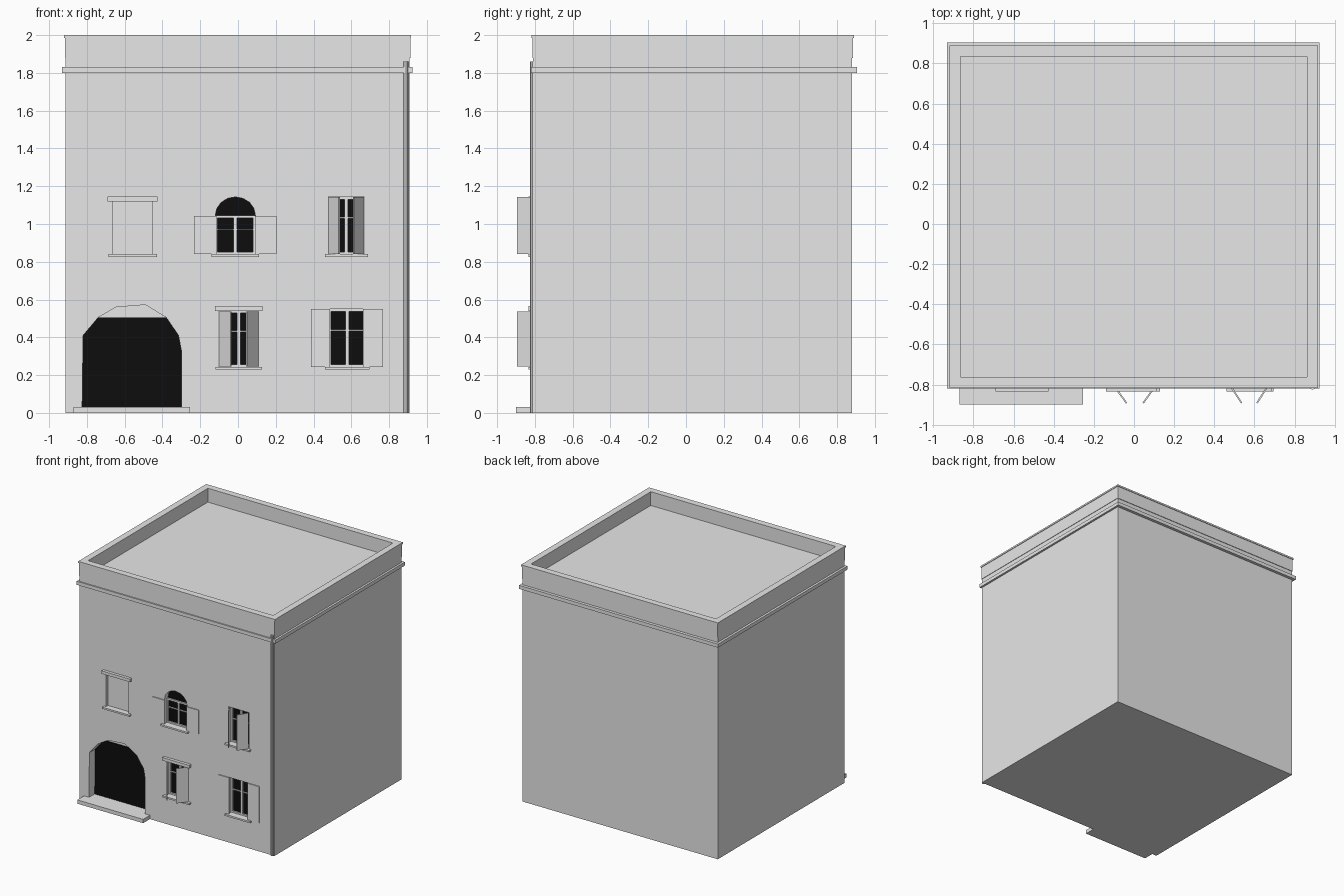
import bpy, bmesh, math
from mathutils import Vector

if "Cube" in bpy.data.objects:
    bpy.data.objects.remove(bpy.data.objects["Cube"])


def material(name, r, g, b):
    m = bpy.data.materials.new(name)
    m.diffuse_color = (r, g, b, 1)
    m.use_nodes = True
    m.node_tree.nodes["Principled BSDF"].inputs["Base Color"].default_value = m.diffuse_color
    return m


STONE = material("light grey plaster", 0.8, 0.8, 0.8)
DARK = material("dark opening", 0.004, 0.004, 0.004)
FRONT = -0.81          # y of the facade
RECESS = 0.055         # depth of the window reveals


def finish(bm, name, mat):
    bmesh.ops.recalc_face_normals(bm, faces=bm.faces)
    me = bpy.data.meshes.new(name)
    bm.to_mesh(me)
    bm.free()
    me.materials.append(mat)
    ob = bpy.data.objects.new(name, me)
    bpy.context.collection.objects.link(ob)
    return ob


def box(name, x0, x1, y0, y1, z0, z1, mat=STONE):
    return prism(name, [(x0, z0), (x1, z0), (x1, z1), (x0, z1)], y0, y1, mat)


def prism(name, outline, y0, y1, mat=STONE):
    """Extrude an (x, z) outline from y0 to y1."""
    bm = bmesh.new()
    face = bm.faces.new([bm.verts.new((x, y0, z)) for x, z in outline])
    ext = bmesh.ops.extrude_face_region(bm, geom=[face])
    verts = [v for v in ext["geom"] if isinstance(v, bmesh.types.BMVert)]
    bmesh.ops.translate(bm, verts=verts, vec=(0, y1 - y0, 0))
    return finish(bm, name, mat)


def ring(name, x0, x1, y0, y1, z0, z1, t):
    """Rectangular band of thickness t, hollow in the middle."""
    bm = bmesh.new()
    loops = []
    for inset, z in ((0, z0), (0, z1), (t, z1), (t, z0)):
        a, b, c, d = x0 + inset, x1 - inset, y0 + inset, y1 - inset
        loops.append([bm.verts.new((x, y, z)) for x, y in ((a, c), (b, c), (b, d), (a, d))])
    for i in range(4):
        for j in range(4):
            k, m = (i + 1) % 4, (j + 1) % 4
            bm.faces.new((loops[i][j], loops[i][m], loops[k][m], loops[k][j]))
    return finish(bm, name, STONE)


def cut(target, outline, depth):
    cutter = prism("cutter", outline, FRONT - 0.1, FRONT + depth)
    cutter.hide_render = True
    mod = target.modifiers.new("opening", 'BOOLEAN')
    mod.operation, mod.solver, mod.object = 'DIFFERENCE', 'EXACT', cutter
    bpy.context.view_layer.objects.active = target
    bpy.ops.object.modifier_apply(modifier=mod.name)
    bpy.data.objects.remove(cutter)


def rect(x0, x1, z0, z1):
    return [(x0, z0), (x1, z0), (x1, z1), (x0, z1)]


def arched(x0, x1, z0, spring, top, n=8):
    c, r = (x0 + x1) / 2, (x1 - x0) / 2
    arc = [(c + r * math.cos(math.pi * i / n), spring + (top - spring) * math.sin(math.pi * i / n))
           for i in range(n + 1)]
    return [(x0, z0), (x1, z0)] + arc


def shutter(name, hinge, tip, z0, z1):
    """Thin leaf between two plan points."""
    a, b = Vector(hinge), Vector(tip)
    n = Vector((-(b - a).y, (b - a).x)).normalized() * 0.004
    bm = bmesh.new()
    low, high = ([bm.verts.new((p.x, p.y, z)) for p in (a + n, b + n, b - n, a - n)] for z in (z0, z1))
    bm.faces.new(low)
    bm.faces.new(high)
    for i in range(4):
        j = (i + 1) % 4
        bm.faces.new((low[i], low[j], high[j], high[i]))
    finish(bm, name, STONE)


# Main block, string course and parapet
walls = box("walls", -0.913, 0.908, FRONT, 0.88, 0, 1.88)
ring("string_course", -0.932, 0.925, -0.82, 0.905, 1.80, 1.83, 0.04)
ring("parapet", -0.915, 0.912, -0.813, 0.885, 1.878, 1.988, 0.045)
ring("parapet_cap", -0.92, 0.917, -0.817, 0.89, 1.986, 2.0, 0.055)

# Downpipe at the right corner
bm = bmesh.new()
bmesh.ops.create_cone(bm, cap_ends=True, segments=8, radius1=0.013, radius2=0.013, depth=1.86)
bmesh.ops.translate(bm, verts=bm.verts, vec=(0.889, FRONT - 0.002, 0.93))
finish(bm, "downpipe", STONE)

# Arched entrance with step, dark doorway and plain lunette
door = [(-0.825, 0.03), (-0.30, 0.03), (-0.30, 0.33), (-0.315, 0.41), (-0.38, 0.505),
        (-0.49, 0.572), (-0.645, 0.56), (-0.74, 0.505), (-0.82, 0.41)]
cut(walls, door, 0.085)
back = FRONT + 0.085
prism("doorway", [p for p in door if p[1] <= 0.505], back - 0.008, back + 0.002, DARK)
box("door_step", -0.87, -0.255, -0.90, FRONT + 0.005, 0, 0.032)

# Blind window
cut(walls, rect(-0.665, -0.455, 0.84, 1.12), 0.025)
box("blind_lintel", -0.69, -0.425, -0.835, FRONT + 0.005, 1.12, 1.145)
box("blind_sill", -0.685, -0.43, -0.835, FRONT + 0.005, 0.826, 0.84)


def window(name, x0, x1, z0, z1, spring=None):
    """Recess, dark glass, sill, outer frame, centre post and glazing bar."""
    outline = arched(x0, x1, z0, spring, z1) if spring else rect(x0, x1, z0, z1)
    cut(walls, outline, RECESS)
    b = FRONT + RECESS
    prism(name + "_glass", outline, b - 0.008, b + 0.002, DARK)
    f0, f1, top = b - 0.022, b - 0.006, spring or z1
    c = (x0 + x1) / 2
    for side, x in (("left", x0), ("right", x1 - 0.012)):
        box(f"{name}_{side}_frame", x, x + 0.012, f0, f1, z0, top)
    box(name + "_top_frame", x0, x1, f0, f1, top - 0.014, top)
    box(name + "_bottom_frame", x0, x1, f0, f1, z0, z0 + 0.012)
    box(name + "_post", c - 0.009, c + 0.009, f0, f1, z0, top)
    bar = z0 + (top - z0) * 0.62
    box(name + "_bar", x0, x1, f0 + 0.003, f1, bar, bar + 0.007)
    box(name + "_sill", x0 - 0.02, x1 + 0.02, -0.835, FRONT + 0.005, z0 - 0.014, z0)


# Windows
window("upper_middle", -0.12, 0.092, 0.84, 1.143, 1.045)
window("upper_right", 0.48, 0.668, 0.84, 1.145)
window("lower_middle", -0.10, 0.107, 0.243, 0.542)
window("lower_right", 0.48, 0.675, 0.243, 0.55)
box("lower_middle_lintel", -0.123, 0.13, -0.835, FRONT + 0.005, 0.54, 0.565)

# Shutters folded back against the wall
FLAT = FRONT - 0.004
for name, x0, x1, outer0, outer1, z0, z1 in (
        ("upper_middle", -0.115, 0.09, -0.232, 0.205, 0.842, 1.043),
        ("lower_right", 0.488, 0.662, 0.386, 0.767, 0.243, 0.55)):
    shutter(name + "_left_shutter", (x0, FLAT), (outer0, FLAT), z0, z1)
    shutter(name + "_right_shutter", (x1, FLAT), (outer1, FLAT), z0, z1)

# Shutters standing half open
for name, x0, x1, tip0, tip1, z0, z1 in (
        ("upper_right", 0.483, 0.665, 0.536, 0.612, 0.842, 1.143),
        ("lower_middle", -0.097, 0.104, -0.037, 0.046, 0.245, 0.538)):
    shutter(name + "_left_shutter", (x0, FRONT), (tip0, -0.892), z0, z1)
    shutter(name + "_right_shutter", (x1, FRONT), (tip1, -0.892), z0, z1)
